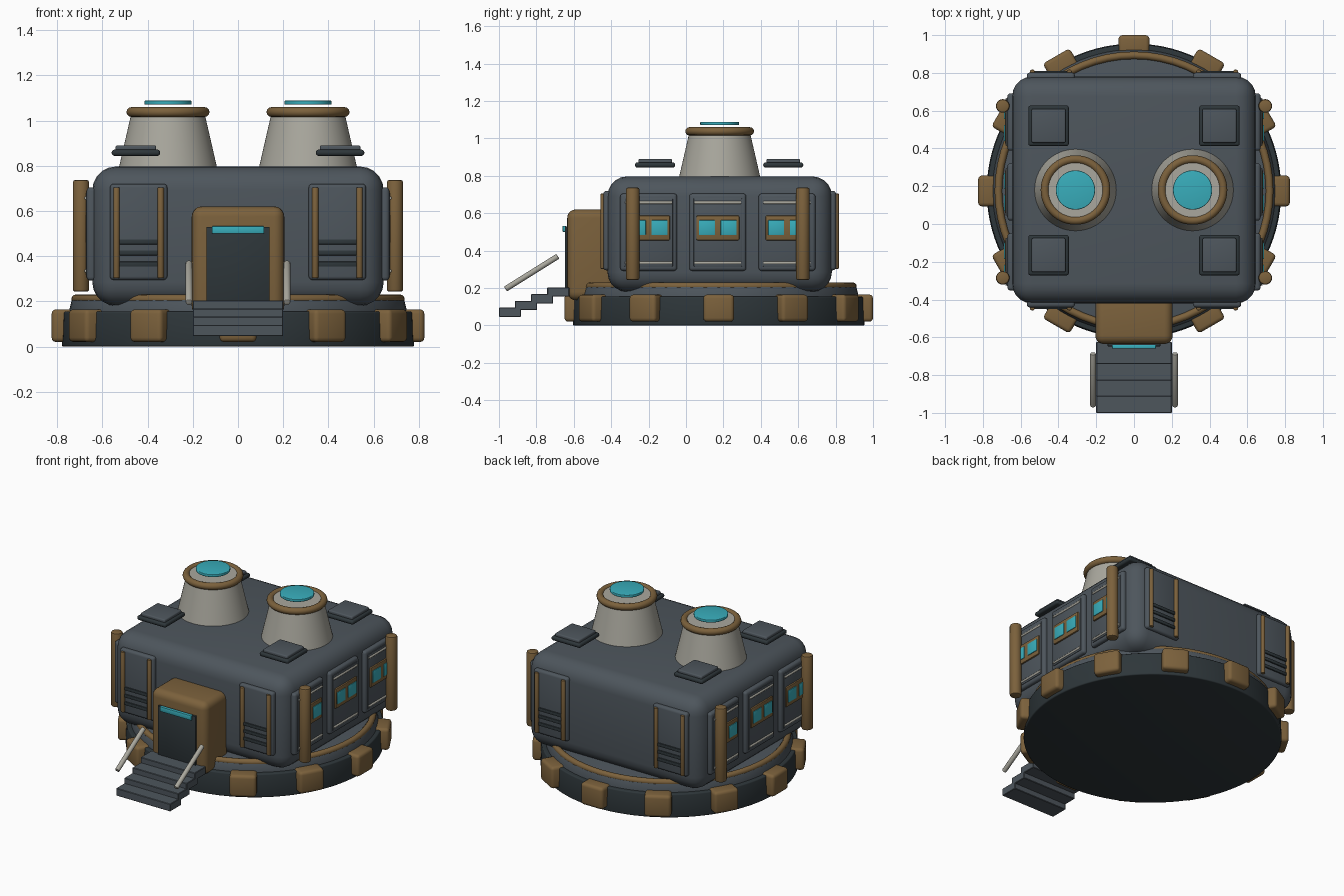
import bpy, math
from mathutils import Vector

if "Cube" in bpy.data.objects:
    bpy.data.objects.remove(bpy.data.objects["Cube"])

CY = 0.18  # centre of the habitat in y


def material(name, r, g, b):
    m = bpy.data.materials.new(name)
    m.diffuse_color = (r, g, b, 1)
    m.use_nodes = True
    m.node_tree.nodes["Principled BSDF"].inputs["Base Color"].default_value = m.diffuse_color
    return m


SLATE = material("slate", 0.075, 0.092, 0.108)
DARK = material("dark", 0.027, 0.037, 0.042)
GOLD = material("bronze", 0.20, 0.12, 0.045)
CREAM = material("cream", 0.40, 0.39, 0.34)
CYAN = material("cyan", 0.04, 0.42, 0.50)


def finish(name, mat, bevel=0, segments=3):
    ob = bpy.context.object
    ob.name = name
    ob.data.materials.append(mat)
    if bevel:
        mod = ob.modifiers.new("bevel", 'BEVEL')
        mod.width, mod.segments = bevel, segments
        mod.limit_method = 'ANGLE'
        bpy.ops.object.modifier_apply(modifier="bevel")
    bpy.ops.object.shade_smooth_by_angle(angle=math.radians(35))
    return ob


def box(name, mat, x, y, z, bevel=0, segments=3, turn=0):
    """Box from (min, max) pairs."""
    bpy.ops.mesh.primitive_cube_add(size=1, location=[(a + b) / 2 for a, b in (x, y, z)],
                                    rotation=(0, 0, turn))
    bpy.context.object.scale = [abs(b - a) for a, b in (x, y, z)]
    bpy.ops.object.transform_apply(location=False, rotation=False, scale=True)
    return finish(name, mat, bevel, segments)


def cone(name, mat, x, y, z0, z1, r0, r1, bevel=0, verts=64):
    bpy.ops.mesh.primitive_cone_add(vertices=verts, radius1=r0, radius2=r1, depth=z1 - z0,
                                    location=(x, y, (z0 + z1) / 2))
    return finish(name, mat, bevel)


def ring(name, mat, x, y, z, major, minor):
    bpy.ops.mesh.primitive_torus_add(major_segments=64, minor_segments=12, location=(x, y, z),
                                     major_radius=major, minor_radius=minor)
    return finish(name, mat)


def rod(name, mat, a, b, radius, bevel=0.005):
    a, b = Vector(a), Vector(b)
    d = b - a
    bpy.ops.mesh.primitive_cylinder_add(vertices=20, radius=radius, depth=d.length, location=(a + b) / 2,
                                        rotation=d.to_track_quat('Z', 'Y').to_euler())
    return finish(name, mat, bevel, 2)


def span(c, half):
    return (c - half, c + half)


# Round foundation
cone("base_disc", DARK, 0, CY - 0.005, 0, 0.155, 0.78, 0.775, 0.008, 96)
cone("base_deck", SLATE, 0, CY - 0.005, 0.15, 0.21, 0.75, 0.735, 0.006, 96)
ring("deck_ring", GOLD, 0, CY - 0.005, 0.21, 0.718, 0.02)
for i in range(12):
    a = i * math.pi / 6
    cx, cy = 0.765 * math.cos(a), CY - 0.005 + 0.765 * math.sin(a)
    box("base_block", GOLD, span(cx, 0.06), span(cy, 0.082), (0.02, 0.165), 0.02, 3, a)

# Main body
box("body", SLATE, (-0.645, 0.645), (-0.42, 0.78), (0.18, 0.797), 0.105, 5)

# Front and back corner panels with strips and louvres
for s in (-1, 1):
    for f in (-1, 1):
        face = CY + f * 0.6
        cx = s * 0.44
        box("end_panel", SLATE, span(cx, 0.127), span(face, 0.022), (0.295, 0.72), 0.016)
        for dx in (-0.098, 0.098):
            rod("panel_strip", GOLD, (cx + dx, face + f * 0.024, 0.303),
                (cx + dx, face + f * 0.024, 0.705), 0.014)
        for z in (0.365, 0.415, 0.463):
            box("louvre", DARK, span(cx, 0.085), span(face + f * 0.018, 0.012), span(z, 0.011), 0.003, 2)

# Side panels with rails and twin windows
for s in (-1, 1):
    for y in (CY - 0.38, CY - 0.01, CY + 0.36):
        box("side_panel", SLATE, span(s * 0.648, 0.022), span(y, 0.152), (0.292, 0.705), 0.016)
        box("side_inset", SLATE, span(s * 0.666, 0.008), span(y, 0.13), (0.315, 0.68), 0.005, 2)
        for z in (0.335, 0.657):
            rod("side_rail", CREAM, (s * 0.672, y - 0.125, z), (s * 0.672, y + 0.125, z), 0.008, 0.002)
        box("window_frame", GOLD, span(s * 0.67, 0.014), span(y, 0.115), (0.455, 0.588), 0.008, 2)
        for dy in (-0.058, 0.058):
            box("window", CYAN, span(s * 0.676, 0.012), span(y + dy, 0.043), (0.483, 0.563), 0.003, 2)
    # Corner columns
    for y in (-0.285, 0.625):
        rod("column", GOLD, (s * 0.695, y, 0.243), (s * 0.695, y, 0.737), 0.036, 0.01)

# Entrance
box("door_porch", GOLD, (-0.205, 0.205), (-0.635, -0.38), (0.135, 0.62), 0.045, 5)
box("door", DARK, (-0.14, 0.14), (-0.648, -0.6), (0.19, 0.53), 0.004, 2)
box("door_light", CYAN, (-0.116, 0.116), (-0.66, -0.64), (0.5, 0.533), 0.004, 2)

# Steps and handrails
for i in range(4):
    y, z = -1 + i * 0.086, 0.046 + i * 0.036
    box("step", SLATE, (-0.2, 0.2), (y, y + 0.118), (z, z + 0.05), 0.003, 1)
for s in (-1, 1):
    rod("handrail", CREAM, (s * 0.217, -0.965, 0.195), (s * 0.217, -0.685, 0.37), 0.015)

# Roof towers
for s in (-1, 1):
    x = s * 0.31
    cone("tower", CREAM, x, CY, 0.78, 1.05, 0.22, 0.158)
    ring("tower_ring", GOLD, x, CY, 1.038, 0.162, 0.022)
    cone("tower_light", CYAN, x, CY, 1.071, 1.089, 0.104, 0.104, 0.004)

    # Roof hatches
    for y in (-0.165, 0.52):
        box("hatch_base", DARK, span(s * 0.452, 0.107), span(y, 0.107), (0.844, 0.872), 0.012)
        box("hatch_top", SLATE, span(s * 0.452, 0.09), span(y, 0.09), (0.862, 0.89), 0.008)
